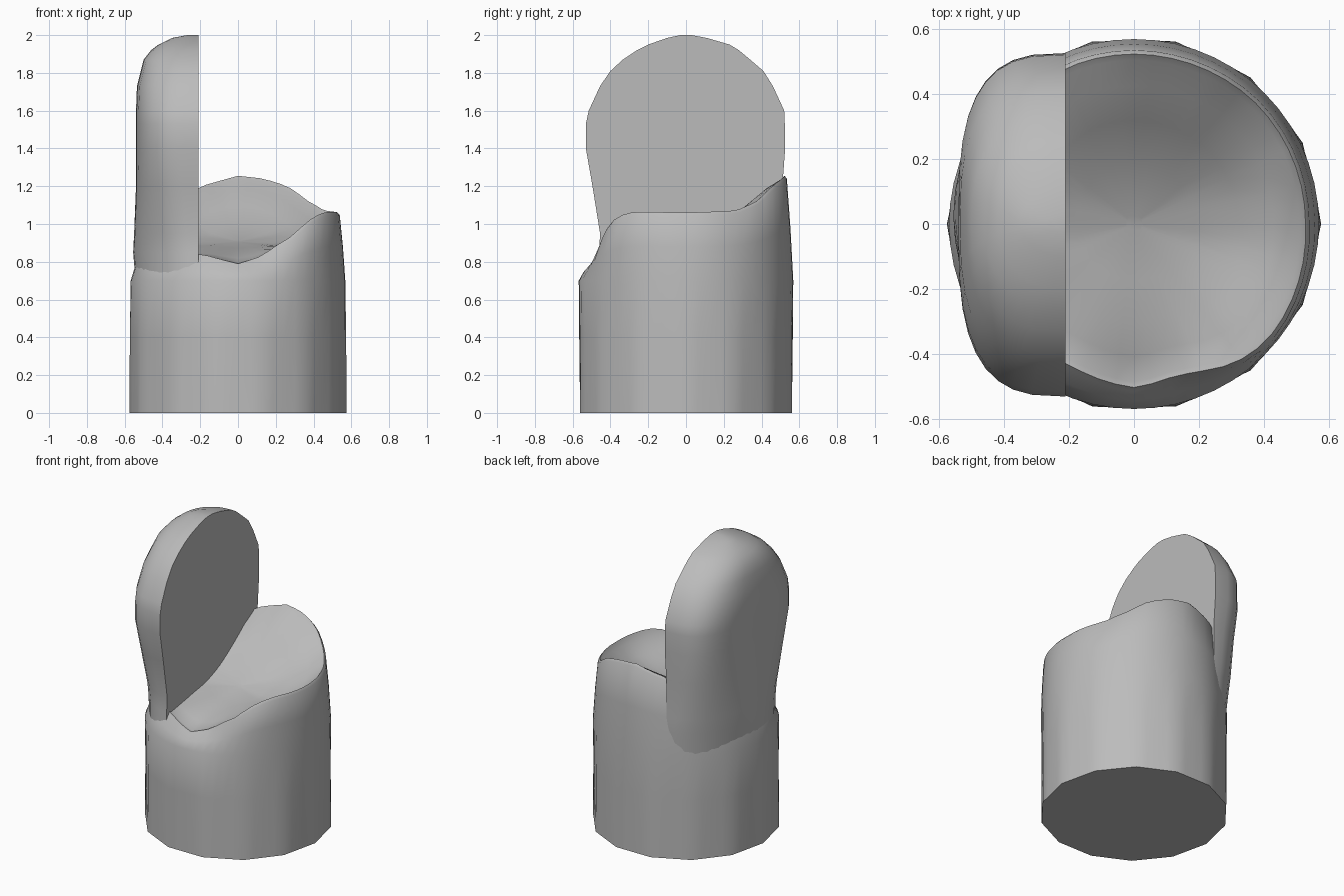
import bpy, bmesh, math

if "Cube" in bpy.data.objects:
    bpy.data.objects.remove(bpy.data.objects["Cube"])

grey = bpy.data.materials.new("plain grey")
grey.diffuse_color = (0.5, 0.5, 0.5, 1)
grey.use_nodes = True
grey.node_tree.nodes["Principled BSDF"].inputs["Base Color"].default_value = grey.diffuse_color


def interp(table, key, col=1):
    """Linear lookup in rows sorted by their first entry."""
    if key <= table[0][0]:
        return table[0][col]
    for a, b in zip(table, table[1:]):
        if key <= b[0]:
            f = (key - a[0]) / (b[0] - a[0])
            return a[col] + (b[col] - a[col]) * f
    return table[-1][col]


def loft(name, rings, angle):
    """Bridge closed rings of points and cap both ends."""
    bm = bmesh.new()
    loops = [[bm.verts.new(p) for p in ring] for ring in rings]
    n = len(loops[0])
    for a, b in zip(loops, loops[1:]):
        for i in range(n):
            j = (i + 1) % n
            bm.faces.new((a[i], a[j], b[j], b[i]))
    bm.faces.new(loops[0][::-1])
    bm.faces.new(loops[-1])
    bmesh.ops.recalc_face_normals(bm, faces=bm.faces)
    mesh = bpy.data.meshes.new(name)
    bm.to_mesh(mesh)
    bm.free()
    mesh.materials.append(grey)
    ob = bpy.data.objects.new(name, mesh)
    bpy.context.collection.objects.link(ob)
    bpy.ops.object.select_all(action='DESELECT')
    ob.select_set(True)
    bpy.context.view_layer.objects.active = ob
    bpy.ops.object.shade_smooth_by_angle(angle=math.radians(angle))
    return ob


# Rim of the round base: angle from +x, height, radius
RIM = [(0, 1.06, .535), (30, 1.07, .535), (45, 1.12, .535), (60, 1.20, .532),
       (75, 1.24, .53), (90, 1.255, .53), (112, 1.20, .53), (135, 1.08, .52),
       (180, .90, .50), (225, .84, .49), (247, .84, .485), (270, .79, .51),
       (285, .83, .49), (293, .88, .50), (304, .94, .53), (312, 1.01, .545),
       (322, 1.05, .55), (330, 1.065, .548), (360, 1.06, .535)]
# Seat height from front to back
SEAT = [(-.51, .82), (-.45, .84), (-.05, .89), (.1, .94), (.27, 1.04), (.5, 1.2)]

# Round base with a hollowed seat on top
SIDES = 56
facet = math.cos(math.pi / 14)
rings = [[] for _ in range(11)]
for i in range(SIDES):
    deg = 360 * i / SIDES
    a = math.radians(deg)
    c, s = math.cos(a), math.sin(a)
    rim_z, rim_r = interp(RIM, deg), interp(RIM, deg, 2)
    # the foot is a fourteen-sided polygon that becomes round higher up
    step = math.pi / 7
    foot = .575 * facet / math.cos((a % step) - step / 2)
    low = min(.70, rim_z - .09)
    column = [(foot, 0), (foot * .5 + .285, .4), (.568, low),
              ((.568 + rim_r) / 2 + .004, (low + rim_z) / 2),
              (rim_r + .004, rim_z - .015), (rim_r - .008, rim_z)]
    for k, (r, z) in enumerate(column):
        rings[k].append((r * c, r * s, z))
    for k, t in enumerate((.95, .8, .6, .35, .05)):
        r = rim_r * t
        w = t ** 4
        z = interp(SEAT, r * s) * (1 - w) + (rim_z - .01) * w
        rings[6 + k].append((r * c, r * s, z))
loft("seat_base", rings, 40)

# Rounded upright back: height, front edge, rear edge, outer x, squareness
BACK = [(.55, -.48, .48, -.53, 1.9), (.85, -.46, .51, -.555, 1.9),
        (.95, -.455, .51, -.55, 2.1), (1.2, -.495, .51, -.54, 2.6),
        (1.4, -.53, .525, -.54, 3), (1.53, -.53, .523, -.54, 3),
        (1.6, -.515, .52, -.54, 3), (1.73, -.455, .46, -.535, 2.7),
        (1.81, -.40, .41, -.515, 2.5), (1.87, -.335, .34, -.50, 2.4),
        (1.92, -.26, .28, -.46, 2.3), (1.95, -.20, .23, -.42, 2.2),
        (1.985, -.10, .11, -.35, 2), (2.0, -.03, .03, -.27, 2)]
FLAT_X = -.21
rings = []
for z, y0, y1, x0, n in BACK:
    mid, half, depth = (y0 + y1) / 2, (y1 - y0) / 2, FLAT_X - x0
    ring = []
    for i in range(19):
        p = math.pi * i / 18
        c, s = math.cos(p), max(0, math.sin(p))
        y = mid + half * math.copysign(abs(c) ** (2 / n), c)
        x = FLAT_X - (depth * s ** (2 / n) if 0 < i < 18 else 0)
        ring.append((x, y, z))
    rings.append(ring)
loft("backrest", rings, 50)
